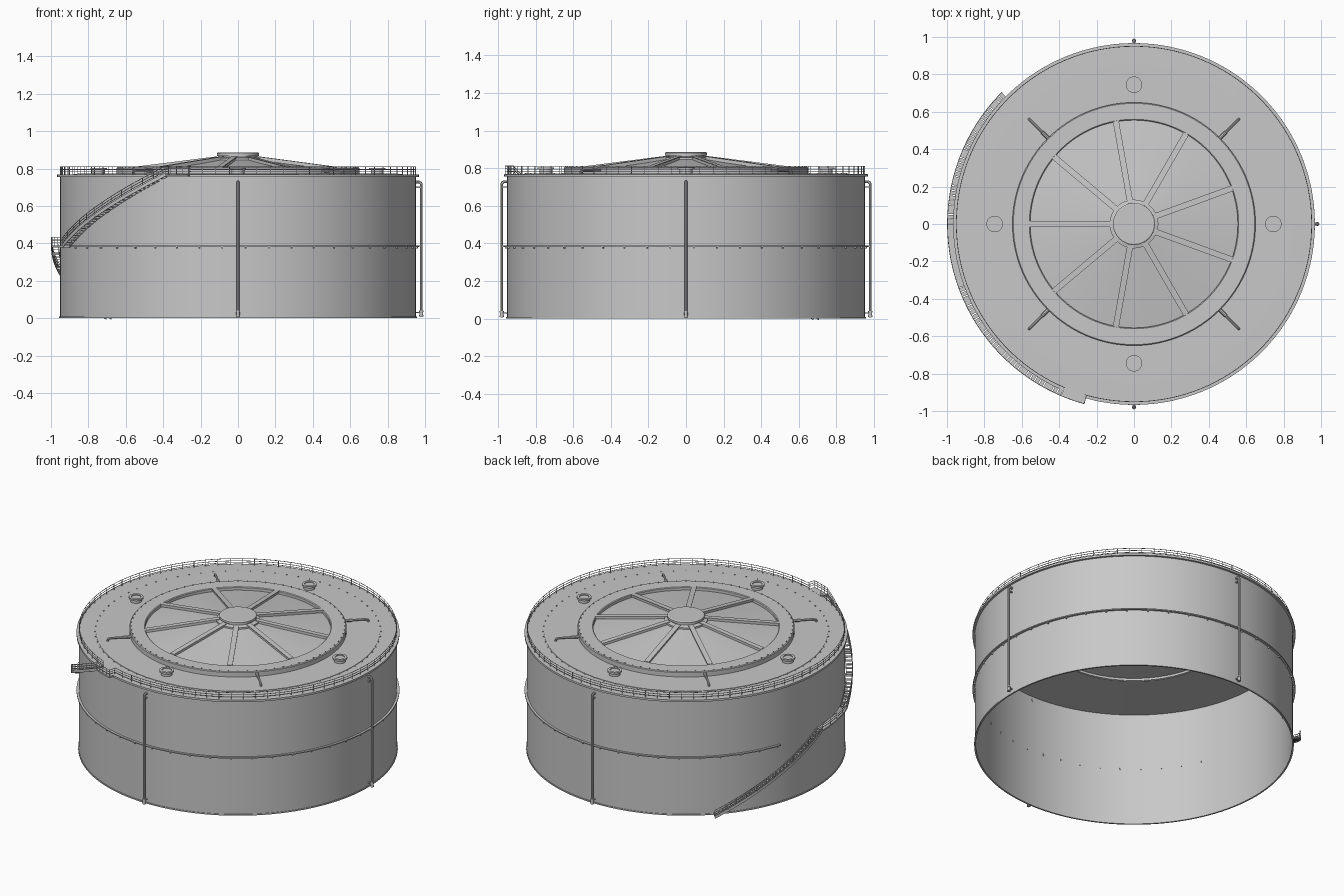
import bpy, bmesh
from math import sin, cos, radians, pi
from mathutils import Matrix, Vector

if "Cube" in bpy.data.objects:
    bpy.data.objects.remove(bpy.data.objects["Cube"])

steel = bpy.data.materials.new("grey_steel")
steel.use_nodes = True
grey = (0.58, 0.58, 0.58, 1)
steel.diffuse_color = grey
steel.node_tree.nodes["Principled BSDF"].inputs["Base Color"].default_value = grey


def polar(az, r, z):
    return Vector((r * cos(radians(az)), r * sin(radians(az)), z))


def finish(name, mesh):
    mesh.materials.clear()
    mesh.materials.append(steel)
    ob = bpy.data.objects.new(name, mesh)
    bpy.context.collection.objects.link(ob)
    bpy.ops.object.select_all(action='DESELECT')
    ob.select_set(True)
    bpy.context.view_layer.objects.active = ob
    bpy.ops.object.shade_smooth_by_angle(angle=radians(30))
    return ob


def from_bmesh(name, bm):
    bmesh.ops.recalc_face_normals(bm, faces=bm.faces[:])
    mesh = bpy.data.meshes.new(name)
    bm.to_mesh(mesh)
    bm.free()
    return finish(name, mesh)


def lathe(name, profile, segs=128, centres=((0, 0),)):
    """Spin a closed (radius, height) profile round one or more upright axes."""
    bm = bmesh.new()
    for cx, cy in centres:
        rings = []
        for i in range(segs):
            a = 2 * pi * i / segs
            rings.append([bm.verts.new((cx + r * cos(a), cy + r * sin(a), z)) for r, z in profile])
        for i in range(segs):
            p, q = rings[i], rings[(i + 1) % segs]
            for j in range(len(profile)):
                k = (j + 1) % len(profile)
                bm.faces.new((p[j], q[j], q[k], p[k]))
    bmesh.ops.remove_doubles(bm, verts=bm.verts[:], dist=1e-6)
    return from_bmesh(name, bm)


def arc_bar(name, strips, step=2):
    """Rectangular bars following arcs: (az0, az1, r0, r1, z0, z1, depth)."""
    bm = bmesh.new()
    for az0, az1, r0, r1, z0, z1, depth in strips:
        n = max(2, int((az1 - az0) / step))
        last = None
        for i in range(n + 1):
            t = i / n
            az, z = az0 + (az1 - az0) * t, z0 + (z1 - z0) * t
            ring = [bm.verts.new(polar(az, r, h)) for r, h in
                    ((r0, z - depth), (r1, z - depth), (r1, z), (r0, z))]
            if last:
                for j in range(4):
                    k = (j + 1) % 4
                    bm.faces.new((last[j], ring[j], ring[k], last[k]))
            if i in (0, n):
                bm.faces.new(ring)
            last = ring
    return from_bmesh(name, bm)


def blocks(name, items):
    """Boxes placed by angle: (az, r, z, (radial, tangential, height), slope)."""
    bm = bmesh.new()
    for az, r, z, size, slope in items:
        m = (Matrix.Translation(polar(az, r, z)) @ Matrix.Rotation(radians(az), 4, 'Z')
             @ Matrix.Rotation(slope, 4, 'Y') @ Matrix.Diagonal((*size, 1)))
        bmesh.ops.create_cube(bm, size=1, matrix=m)
    return from_bmesh(name, bm)


def tubes(name, paths, radius, sides=1):
    """Round bars along point paths."""
    cu = bpy.data.curves.new(name, 'CURVE')
    cu.dimensions = '3D'
    cu.bevel_depth = radius
    cu.bevel_resolution = sides
    cu.use_fill_caps = True
    for path in paths:
        sp = cu.splines.new('POLY')
        sp.points.add(len(path) - 1)
        for p, co in zip(sp.points, path):
            p.co = (*co, 1)
    tmp = bpy.data.objects.new(name + "_path", cu)
    bpy.context.collection.objects.link(tmp)
    bpy.context.view_layer.update()
    mesh = bpy.data.meshes.new_from_object(tmp.evaluated_get(bpy.context.evaluated_depsgraph_get()))
    bpy.data.objects.remove(tmp)
    return finish(name, mesh)


def arc(az0, az1, r, z0, z1, n=60):
    return [polar(az0 + (az1 - az0) * i / n, r, z0 + (z1 - z0) * i / n) for i in range(n + 1)]


# Shell open at the bottom, with roof deck and overhanging rim
R = 0.953
lathe("tank_shell", [(R, 0), (R, 0.755), (0.967, 0.755), (0.967, 0.768), (0.85, 0.77), (0.85, 0.773),
                     (0.56, 0.773), (0.56, 0.762), (R - 0.006, 0.752), (R - 0.006, 0)])
lathe("base_lip", [(R - 0.003, 0), (R + 0.004, 0), (R + 0.004, 0.008), (R - 0.003, 0.008)])

# Raised curb round the centre opening
lathe("roof_curb", [(0.65, 0.765), (0.65, 0.802), (0.645, 0.806), (0.56, 0.806), (0.555, 0.802), (0.555, 0.765)])

# Shallow conical cover, its ribs and hub
lathe("cone_cover", [(0.557, 0.785), (0.1, 0.85), (0.1, 0.844), (0.557, 0.779)])
slope = 0.125
rib_angles = [180 + 40 * i for i in range(9)]
blocks("cover_ribs", [(a, 0.335, 0.826, (0.45, 0.022, 0.016), slope) for a in rib_angles])
blocks("rib_flanges", [(a, 0.335, 0.835, (0.45, 0.032, 0.004), slope) for a in rib_angles])
lathe("centre_hub", [(0, 0.84), (0.13, 0.84), (0.13, 0.856), (0.105, 0.862), (0.105, 0.868), (0.112, 0.868),
                     (0.112, 0.882), (0.106, 0.886), (0, 0.886)], 64)

# Bolt circles on the roof
studs = [(i * 5, r, z, (0.006, 0.006, 0.005), 0) for i in range(72)
         for r, z in ((0.64, 0.808), (0.855, 0.772))]
blocks("roof_bolts", studs)

# Four roof hatches
lathe("roof_hatches", [(0, 0.765), (0.034, 0.765), (0.034, 0.792), (0.044, 0.792), (0.044, 0.803),
                       (0.029, 0.803), (0.029, 0.798), (0, 0.798)], 32,
      [polar(90 * i, 0.745, 0).xy for i in range(4)])

# Bent vent pipes leaving the curb on the diagonals
diagonals = [45, 135, 225, 315]
tubes("vent_pipes", [[polar(a, 0.64, 0.79), polar(a, 0.775, 0.79), polar(a, 0.787, 0.787),
                      polar(a, 0.792, 0.778), polar(a, 0.792, 0.766)] for a in diagonals], 0.007, 2)
tubes("vent_sockets", [[polar(a, 0.64, 0.79), polar(a, 0.695, 0.79)] for a in diagonals], 0.01, 2)

# Stiffening ring, broken where the stair passes, with small fixings through the wall
arc_bar("stiffening_ring", [(202, 521, R - 0.002, R + 0.014, 0.388, 0.388, 0.007)])
blocks("ring_fixings", [(205 + i * 7.5, R, 0.378, (0.02, 0.006, 0.012), 0) for i in range(43)])

# Three downpipes with bent heads and foot couplings
downs = [-90, 0, 90]
P = 0.98
tubes("downpipes", [[polar(a, R - 0.01, 0.728), polar(a, P - 0.012, 0.728), polar(a, P - 0.003, 0.724),
                     polar(a, P, 0.714), polar(a, P, 0.006)] for a in downs], 0.008, 3)
lathe("pipe_couplings", [(0, 0.008), (0.011, 0.008), (0.011, 0.016), (0.0095, 0.016), (0.0095, 0.032),
                         (0.011, 0.032), (0.011, 0.04), (0, 0.04)], 16, [polar(a, P, 0).xy for a in downs])
blocks("pipe_brackets", [(a, 0.965, z, (0.03, 0.012, 0.006), 0) for a in downs for z in (0.03, 0.385, 0.7)])

# Roof guard rail with a gap at the stair head
guard = [254 - 360, 247]
tubes("guard_rails", [arc(*guard, 0.95, z, z, 140) for z in (0.81, 0.795, 0.782)], 0.0018)
n_posts = 80
tubes("guard_posts", [[polar(az, 0.95, 0.765), polar(az, 0.95, 0.811)] for az in
                      (guard[0] + (guard[1] - guard[0]) * i / n_posts for i in range(n_posts + 1))], 0.0018)

# Curved stair: two flights, a middle landing and a head landing
S0, S1 = 0.957, 0.999
MID, TOP = 0.385, 0.765
flights = [(135, 180, 0.0, MID), (200, 247, MID, TOP)]
landings = [(180, 200, MID), (247, 254.5, TOP)]
treads, stringers, rails, posts = [], [], [], []
for a0, a1, z0, z1 in flights:
    n = 30
    for i in range(n):
        t = (i + 0.5) / n
        treads.append((a0 + (a1 - a0) * t, (S0 + S1) / 2, z0 + (z1 - z0) * t,
                       (S1 - S0, 0.021, 0.004), 0))
    for r in (S0, S1 - 0.003):
        stringers.append((a0, a1, r, r + 0.003, z0 + 0.012, z1 + 0.012, 0.02))
    for h in (0.02, 0.033, 0.047):
        rails.append(arc(a0, a1, S1 - 0.002, z0 + h, z1 + h))
    for i in range(13):
        az, z = a0 + (a1 - a0) * i / 12, z0 + (z1 - z0) * i / 12
        posts.append([polar(az, S1 - 0.002, z), polar(az, S1 - 0.002, z + 0.047)])
for a0, a1, z in landings:
    stringers.append((a0, a1, S0 - 0.004, S1, z + 0.004, z + 0.004, 0.01))
    for h in (0.02, 0.033, 0.047):
        rails.append(arc(a0, a1, S1 - 0.002, z + h, z + h, 16))
    for i in range(5):
        az = a0 + (a1 - a0) * i / 4
        posts.append([polar(az, S1 - 0.002, z), polar(az, S1 - 0.002, z + 0.047)])
# End rail closing off the head landing
rails += [[polar(254.5, 0.95, TOP + h), polar(254.5, S1 - 0.002, TOP + h)] for h in (0.02, 0.033, 0.047)]
blocks("stair_treads", treads)
arc_bar("stair_stringers_and_landings", stringers)
tubes("stair_rails", rails, 0.0018)
tubes("stair_posts", posts, 0.0018)

# Wall brackets holding the stair
blocks("stair_brackets", [(a0 + (a1 - a0) * t, 0.972, z0 + (z1 - z0) * t - 0.004, (0.05, 0.006, 0.01), 0)
                          for a0, a1, z0, z1 in flights for t in (0.1, 0.3, 0.5, 0.7, 0.9)])
